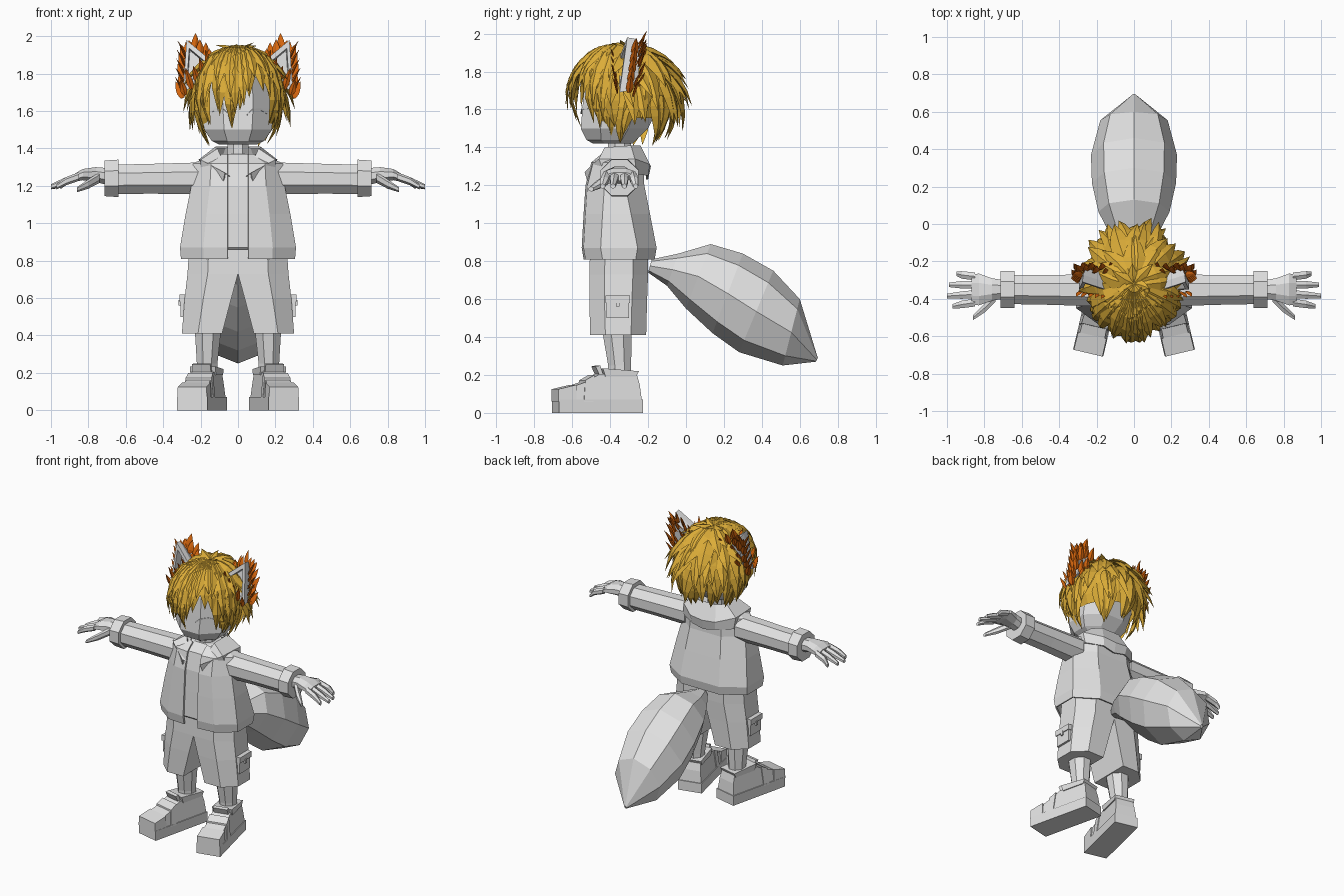
import bpy, bmesh, math, random
from mathutils import Vector as V

if "Cube" in bpy.data.objects:
    bpy.data.objects.remove(bpy.data.objects["Cube"])
random.seed(4)

def material(name, col):
    m = bpy.data.materials.new(name)
    m.diffuse_color = (*col, 1)
    m.use_nodes = True
    m.node_tree.nodes["Principled BSDF"].inputs["Base Color"].default_value = m.diffuse_color
    return m

GREY = material("light grey", (0.76, 0.76, 0.76))
GOLD = material("golden hair", (0.72, 0.42, 0.04))
ORANGE = material("orange fur", (0.66, 0.13, 0.004))

def finish(name, bm, mat, mirror=False, solid=0):
    bmesh.ops.remove_doubles(bm, verts=bm.verts, dist=1e-4)
    bmesh.ops.recalc_face_normals(bm, faces=bm.faces)
    me = bpy.data.meshes.new(name)
    bm.to_mesh(me)
    bm.free()
    me.materials.append(mat)
    ob = bpy.data.objects.new(name, me)
    bpy.context.collection.objects.link(ob)
    if mirror:
        ob.modifiers.new("Mirror", 'MIRROR')
    if solid:
        ob.modifiers.new("Thickness", 'SOLIDIFY').thickness = solid
    return ob

def add_loft(bm, rings, closed=True):
    rows = [[bm.verts.new(p) for p in r] for r in rings]
    n = len(rows[0])
    for a, b in zip(rows, rows[1:]):
        for i in range(n if closed else n - 1):
            j = (i + 1) % n
            bm.faces.new((a[i], a[j], b[j], b[i]))
    if closed:
        bm.faces.new(rows[0][::-1])
        bm.faces.new(rows[-1])

def loft(name, rings, mat=GREY, mirror=False, closed=True, solid=0):
    bm = bmesh.new()
    add_loft(bm, rings, closed)
    return finish(name, bm, mat, mirror, solid)

def ring(c, a, b, n=8):
    """Regular polygon whose flats touch the half extents a and b."""
    s = 1 / math.cos(math.pi / n)
    return [V(c) + V(a) * s * math.cos((i + .5) * math.tau / n)
            + V(b) * s * math.sin((i + .5) * math.tau / n) for i in range(n)]

def flat(z, w, f, b, cx=0):
    return ring((cx, (f + b) / 2, z), (w, 0, 0), (0, (b - f) / 2, 0))

def along_x(x, y, z, ry, rz, n=8):
    return ring((x, y, z), (0, ry, 0), (0, 0, rz), n)

def box(name, lo, hi, mirror=True):
    return loft(name, [[(x, lo[1], lo[2]), (x, hi[1], lo[2]), (x, hi[1], hi[2]),
                        (x, lo[1], hi[2])] for x in (lo[0], hi[0])], mirror=mirror)

# tail: each ring given by its top and bottom point and half width
tail = []
for (ty, tz), (by, bz), w in [((-.18, .81), (-.20, .74), .04), ((-.04, .84), (-.1, .67), .12),
                              ((.13, .89), (0, .55), .19), ((.3, .84), (.14, .42), .225),
                              ((.46, .75), (.28, .32), .23), ((.6, .6), (.51, .25), .18),
                              ((.695, .29), (.685, .27), .01)]:
    c, h = V((0, (ty + by) / 2, (tz + bz) / 2)), V((0, (ty - by) / 2, (tz - bz) / 2))
    tail.append([c + V((w, 0, 0)) * math.cos(i * math.pi / 4) + h * math.sin(i * math.pi / 4)
                 for i in range(8)])
loft("tail", tail)

# jacket, open at the front, with a shirt inside
def coat(z, w, f, b):
    half = [(.055, f), (.6 * w, f + .01), (w, f + .1), (w, b - .1), (.5 * w, b)]
    return [(-x, y, z) for x, y in half] + [(x, y, z) for x, y in half[::-1]]
levels = [(.81, .305, -.54, -.165), (.87, .31, -.55, -.155), (1.05, .28, -.54, -.19),
          (1.2, .25, -.53, -.22), (1.32, .24, -.50, -.225), (1.37, .13, -.44, -.25)]
loft("jacket", [coat(*l) for l in levels], closed=False, solid=.012)
loft("shirt", [flat(max(z, .86), w * .9, f + .015, b - .02) for z, w, f, b in levels])

# folded collar
collar = [[(.04, -.50, 1.25), (.11, -.43, 1.40), (.12, -.29, 1.41), (.07, -.24, 1.41), (0, -.24, 1.41)],
          [(.07, -.535, 1.27), (.2, -.46, 1.34), (.21, -.27, 1.34), (.1, -.19, 1.31), (0, -.185, 1.30)],
          [(.08, -.52, 1.22), (.2, -.44, 1.29), (.2, -.26, 1.26), (.09, -.2, 1.25), (0, -.2, 1.23)]]
loft("collar", collar, mirror=True, closed=False, solid=.012)
loft("neck", [flat(z, .055, -.41, -.29) for z in (1.3, 1.47)])

# sleeves, cuffs, hands
loft("sleeve", [along_x(.2, -.355, 1.24, .085, .085), along_x(.45, -.352, 1.238, .08, .08),
                along_x(.66, -.35, 1.235, .078, .078)], mirror=True)
loft("cuff", [along_x(.64, -.35, 1.24, .1, .1), along_x(.715, -.35, 1.24, .1, .095)], mirror=True)
loft("palm", [along_x(.7, -.35, 1.25, .05, .045), along_x(.76, -.35, 1.26, .06, .04),
              along_x(.83, -.35, 1.26, .085, .03), along_x(.87, -.35, 1.245, .08, .022)], mirror=True)
for i, (y0, y1, x1) in enumerate([(-.28, -.265, .95), (-.325, -.325, .99),
                                  (-.375, -.385, 1.0), (-.42, -.44, .97)]):
    loft("finger_%d" % i, [along_x(.85, y0, 1.25, .021, .02, 6),
                           along_x(.92, (y0 + y1) / 2, 1.225, .02, .019, 6),
                           along_x(x1, y1, 1.195, .012, .012, 6)], mirror=True)
loft("thumb", [along_x(.74, -.39, 1.245, .025, .025, 6), along_x(.8, -.45, 1.21, .024, .022, 6),
               along_x(.86, -.50, 1.18, .013, .012, 6)], mirror=True)

# shorts, pockets, legs
def short(z, i, o, f, b):
    m = i + (o - i) * .6
    return [(i, f, z), (m, f, z), (o, f + .08, z), (o, b - .08, z), (m, b, z), (i, b, z)]
loft("shorts", [short(.41, .085, .30, -.505, -.21), short(.6, .035, .285, -.51, -.205),
                short(.73, 0, .27, -.51, -.2), short(.88, 0, .26, -.505, -.2)], mirror=True)
box("pocket", (.26, -.42, .5), (.308, -.3, .6))
box("pocket_flap", (.26, -.425, .58), (.314, -.295, .62))
box("pocket_button", (.26, -.37, .56), (.319, -.35, .59))
loft("leg", [flat(z, w, y - w * 1.1, y + w * 1.1, x) for z, w, y, x in
             [(.12, .052, -.35, .165), (.25, .055, -.35, .165), (.45, .072, -.365, .16)]], mirror=True)

# shoes: side profiles stretched across the width, toes turned outwards
def shoe_part(name, profile, low, high=None, zmax=.2):
    fwd, side = V((.23, -.973, 0)), V((.973, .23, 0))
    rings = []
    for s in (-1, 1):
        rings.append([V((.14, -.245, z)) + fwd * u + side * s *
                      (low + ((high or low) - low) * min(1, z / zmax)) for u, z in profile])
    loft(name, rings, mirror=True)
shoe_part("sole", [(0, 0), (.455, 0), (.455, .07), (0, .07)], .083)
shoe_part("shoe_upper", [(.005, .06), (.445, .06), (.445, .12), (.36, .145), (.3, .165),
                         (.23, .205), (.03, .205), (.015, .15)], .085, .062)
shoe_part("shoe_toe_cap", [(.36, .06), (.458, .06), (.458, .125), (.36, .148)], .085, .075)
shoe_part("shoe_strap", [(.27, .06), (.32, .06), (.31, .172), (.26, .2)], .09, .068)
shoe_part("ankle_collar", [(.035, .19), (.2, .19), (.215, .235), (.02, .22)], .07)
shoe_part("shoe_tongue", [(.2, .18), (.22, .18), (.25, .245), (.225, .25)], .05)

# head and closed eyes
loft("head", [flat(1.42, .1, -.49, -.28), flat(1.44, .14, -.525, -.26), flat(1.5, .18, -.555, -.2),
              flat(1.62, .195, -.545, -.14), flat(1.78, .185, -.53, -.13), flat(1.88, .1, -.43, -.2)])
lid = [(.05, 1.575), (.08, 1.6), (.12, 1.605), (.155, 1.585)]
loft("closed_eye", [[(x, -.556 + max(0, x - .075) * 1.05, z + d) for x, z in lid] for d in (0, .01)],
     mirror=True, closed=False, solid=.006)

# tapered lock with a ridge, following a path
def lock(bm, pts, normals, width, prof=(.5, 1, .9, .55, 0)):
    rings = []
    for i, (p, n) in enumerate(zip(pts, normals)):
        t = (pts[min(i + 1, len(pts) - 1)] - pts[max(i - 1, 0)]).normalized()
        s = t.cross(n).normalized()
        up, w = s.cross(t), width * prof[i]
        rings.append([p + s * w, p + up * w * .4, p - s * w, p - up * w * .3])
    rows = [[bm.verts.new(p) for p in r] for r in rings[:-1]]
    for a, b in zip(rows, rows[1:]):
        for i in range(4):
            bm.faces.new((a[i], a[(i + 1) % 4], b[(i + 1) % 4], b[i]))
    tip = bm.verts.new(pts[-1])
    for i in range(4):
        bm.faces.new((rows[-1][i], rows[-1][(i + 1) % 4], tip))

C, R = V((0, -.32, 1.68)), V((.225, .26, .25))
def scalp_lock(bm, az, th0, th1, lift, width, twist=0, base=1.0):
    pts, nor = [], []
    for k in range(5):
        t = k / 4
        th, a = th0 + (th1 - th0) * t, math.radians(az + twist * t)
        d = V((math.sin(th) * math.cos(a), math.sin(th) * math.sin(a), math.cos(th)))
        pts.append(C + d * R * (base + lift * t ** 1.7))
        nor.append(d)
    lock(bm, pts, nor, width)

# hair cap: ellipsoid with the face left open
bm = bmesh.new()
bmesh.ops.create_uvsphere(bm, u_segments=20, v_segments=12, radius=1)
bmesh.ops.delete(bm, geom=[v for v in bm.verts
                           if v.co.z < (.3 if v.co.y < -.45 else -.65)], context='VERTS')
for v in bm.verts:
    v.co = C + v.co * R
finish("hair_cap", bm, GOLD)

# layered hair locks: count, start angle, end angle, lift, width
bm = bmesh.new()
U = random.uniform
for n, t0, t1, lift, w in [(7, .02, .42, .22, .03), (14, .1, 1.0, .2, .05), (18, .5, 1.4, .32, .05),
                           (22, .9, 1.75, .4, .045), (24, 1.2, 2.1, .38, .045), (24, 1.6, 2.45, .28, .04)]:
    for i in range(n):
        az = 360 * i / n + U(-7, 7)
        front = abs((az + 90 + 180) % 360 - 180)
        if front < 52 and t1 > 1.1:
            continue
        k = .55 if front < 80 else 1
        scalp_lock(bm, az, t0, t1 + U(-.12, .12), lift * k * U(.8, 1.15), w * U(.85, 1.15), U(-14, 14))
# fringe and side strands: azimuth, end angle
for az, end in [(-152, 2.4), (-140, 2.15), (-129, 1.65), (-119, 1.85), (-109, 1.95), (-100, 2.25),
                (-92, 2.1), (-83, 1.85), (-73, 1.6), (-62, 1.5), (-51, 1.6), (-40, 2.15), (-28, 2.4)]:
    scalp_lock(bm, az, .15, end, .09, .055, U(-5, 5), 1.06)
    scalp_lock(bm, az + 5, .35, end - .35, .15, .04, U(-8, 8), 1.09)
finish("hair_locks", bm, GOLD)

# fox ears: hollow triangular shell
outer = [V((.12, -.36, 1.85)), V((.295, -.35, 1.69)), V((.275, -.31, 1.98))]
mid = sum(outer, V()) / 3
def tri(s, dy):
    return [mid + (p - mid) * s + V((0, dy, 0)) for p in outer]
loft("ear", [tri(.6, .09), tri(.95, .04), tri(1, 0), tri(.68, .0), tri(.6, .06)], mirror=True)

# fur tufts behind, beside and inside the ears
bm = bmesh.new()
def tuft(p, d, n, length, w):
    pts = [p + d.normalized() * length * t + n * .02 * t * t for t in (0, .25, .5, .75, 1)]
    lock(bm, pts, [n] * 5, w)
for i in range(5):
    for j in range(4):
        v, u = i / 5.5, j / 3
        p = outer[0].lerp(outer[1], u).lerp(outer[2], v) + V((0, .07 + U(0, .05) * (1 - v), -.02))
        tuft(p, V((.35 * u - .05 + U(-.1, .1), .2, 1)), V((.3, .9, 0)), U(.07, .1), .022)
for i in range(5):
    p = outer[1].lerp(outer[2], i / 6) + V((-.005, .05, 0))
    tuft(p, V((.3, .1, 1)), V((1, .1, 0)), .1, .02)
    q = outer[0].lerp(outer[1], .1 + i * .2) + V((.005, -.01, -.02))
    tuft(q, V((.3, -.1, 1)), V((0, -1, .1)), U(.08, .12), .018)
finish("ear_fur", bm, ORANGE, mirror=True)
